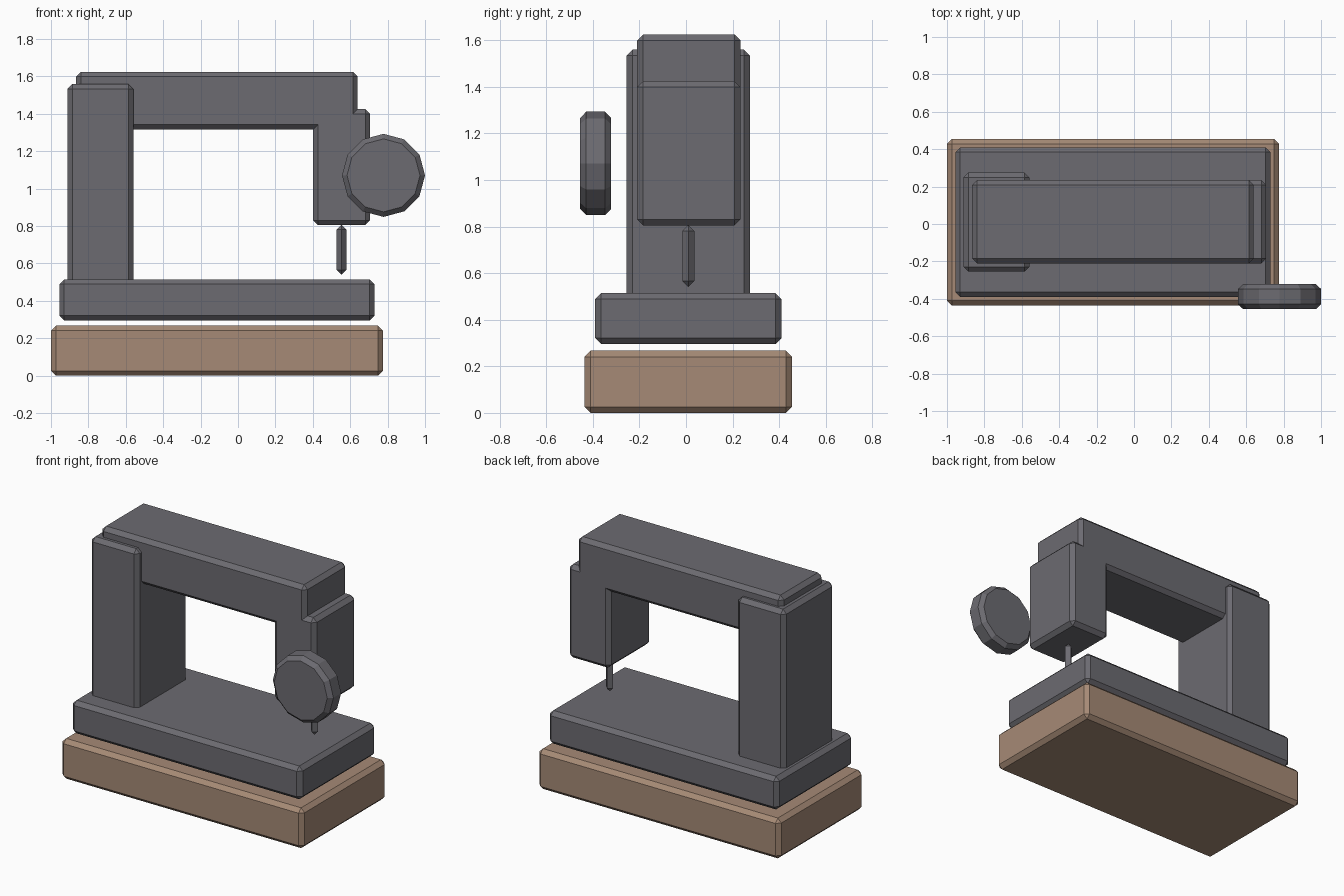
import bpy
from math import radians

cube = bpy.data.objects.get("Cube")
if cube:
    bpy.data.objects.remove(cube, do_unlink=True)


def make_material(name, rgb):
    mat = bpy.data.materials.new(name)
    mat.use_nodes = True
    color = (*rgb, 1.0)
    mat.diffuse_color = color
    mat.node_tree.nodes["Principled BSDF"].inputs["Base Color"].default_value = color
    return mat


IRON = make_material("dark grey iron", (0.15, 0.147, 0.165))
WOOD = make_material("brown wood", (0.38, 0.255, 0.18))
CHAMFER = 0.026


def finish(name, mat):
    """Name the active object, colour it and chamfer its sharp edges."""
    obj = bpy.context.object
    obj.name = obj.data.name = name
    obj.data.materials.append(mat)
    bevel = obj.modifiers.new("chamfer", "BEVEL")
    bevel.width = CHAMFER
    bevel.segments = 1
    bevel.limit_method = "ANGLE"
    bevel.angle_limit = radians(40)
    return obj


def block(name, xs, ys, zs, mat=IRON):
    """Chamfered box given by its extents on each axis."""
    spans = (xs, ys, zs)
    bpy.ops.mesh.primitive_cube_add(size=1, location=[(a + b) / 2 for a, b in spans])
    bpy.context.object.scale = [b - a for a, b in spans]
    bpy.ops.object.transform_apply(location=False, rotation=False, scale=True)
    return finish(name, mat)


# Wooden plinth and iron bed
block("wooden_base", (-1.0, 0.775), (-0.435, 0.455), (0.0, 0.267), WOOD)
block("bed", (-0.955, 0.73), (-0.39, 0.41), (0.295, 0.515))

# Column, horizontal arm and needle head
block("column", (-0.912, -0.56), (-0.255, 0.275), (0.44, 1.56))
block("arm", (-0.865, 0.64), (-0.21, 0.234), (1.317, 1.625))
block("head", (0.402, 0.707), (-0.21, 0.234), (0.805, 1.425))

# Needle: chamfer takes up the full width, giving pointed ends
block("needle", (0.527, 0.579), (-0.016, 0.036), (0.54, 0.807))

# Hand wheel facing the front
bpy.ops.mesh.primitive_cylinder_add(
    vertices=12, radius=0.222, depth=0.133,
    location=(0.778, -0.388, 1.071), rotation=(radians(90), 0, 0))
finish("hand_wheel", IRON)
